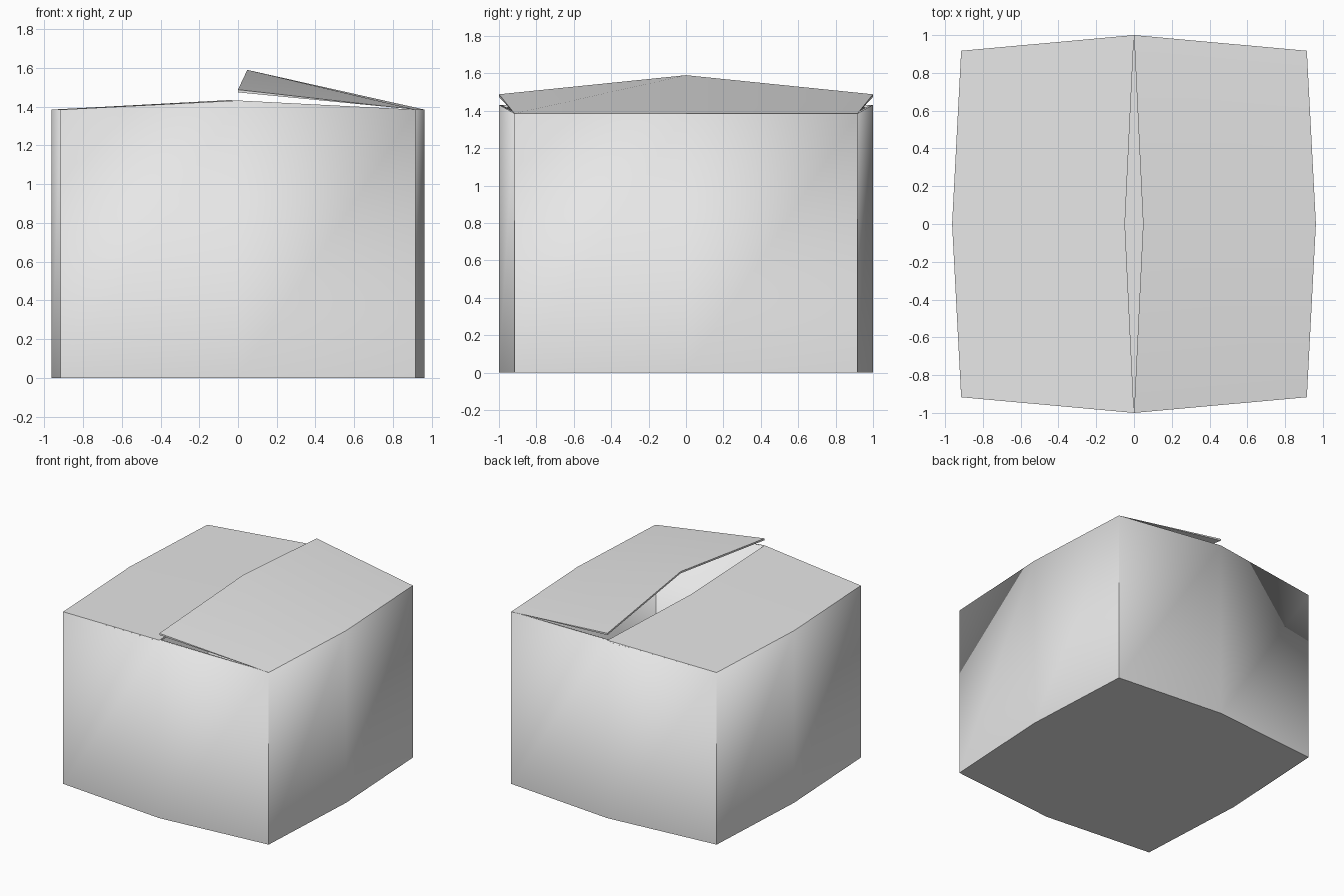
import bpy, bmesh, math

if "Cube" in bpy.data.objects:
    bpy.data.objects.remove(bpy.data.objects["Cube"])

CX, CY = 0.915, 0.917      # corner position
BX, BY = 0.963, 1.0        # bulged wall middles
RIM, PEAK = 1.385, 1.432   # side rim height, front/back rim peak
CARD = 0.014               # board thickness

card = bpy.data.materials.new("light grey card")
card.diffuse_color = (0.8, 0.8, 0.8, 1)
card.use_nodes = True
card.node_tree.nodes["Principled BSDF"].inputs["Base Color"].default_value = card.diffuse_color


def make(name, verts, faces, closed):
    mesh = bpy.data.meshes.new(name)
    mesh.from_pydata(verts, [], faces)
    if closed:
        bm = bmesh.new()
        bm.from_mesh(mesh)
        bmesh.ops.recalc_face_normals(bm, faces=bm.faces)
        bm.to_mesh(mesh)
        bm.free()
    mesh.materials.append(card)
    obj = bpy.data.objects.new(name, mesh)
    bpy.context.collection.objects.link(obj)
    bpy.ops.object.select_all(action='DESELECT')
    obj.select_set(True)
    bpy.context.view_layer.objects.active = obj
    bpy.ops.object.shade_smooth_by_angle(angle=math.radians(30))
    return obj


# Hollow box: bulged walls and a floor, open at the top
ring = [(CX, -CY, RIM), (BX, 0, RIM), (CX, CY, RIM), (0, BY, PEAK),
        (-CX, CY, RIM), (-BX, 0, RIM), (-CX, -CY, RIM), (0, -BY, PEAK)]
n = len(ring)
verts = [(x, y, 0) for x, y, z in ring] + ring
faces = [(i, (i + 1) % n, n + (i + 1) % n, n + i) for i in range(n)]
faces.append(tuple(reversed(range(n))))
box = make("box_body", verts, faces, False)
wall = box.modifiers.new("board", 'SOLIDIFY')
wall.thickness = CARD
wall.offset = -1
wall.use_even_offset = True


# Lid flaps: thin wedges hinged on the side rims, meeting near the centre
def flap(name, side, end_z, mid_z):
    hinge = [(side * CX, -CY, RIM), (side * BX, 0, RIM), (side * CX, CY, RIM)]
    lip = [(0, -BY, end_z), (side * 0.048, 0, mid_z), (0, BY, end_z)]
    under = [(x, y, z - CARD) for x, y, z in lip]
    faces = [(0, 1, 4, 3), (1, 2, 5, 4),      # top
             (0, 6, 7, 1), (1, 7, 8, 2),      # underside
             (3, 4, 7, 6), (4, 5, 8, 7),      # free edge
             (0, 3, 6), (2, 8, 5)]            # ends
    make(name, hinge + lip + under, faces, True)


flap("closed_flap", -1, PEAK, PEAK + 0.002)
flap("raised_flap", 1, 1.488, 1.59)
